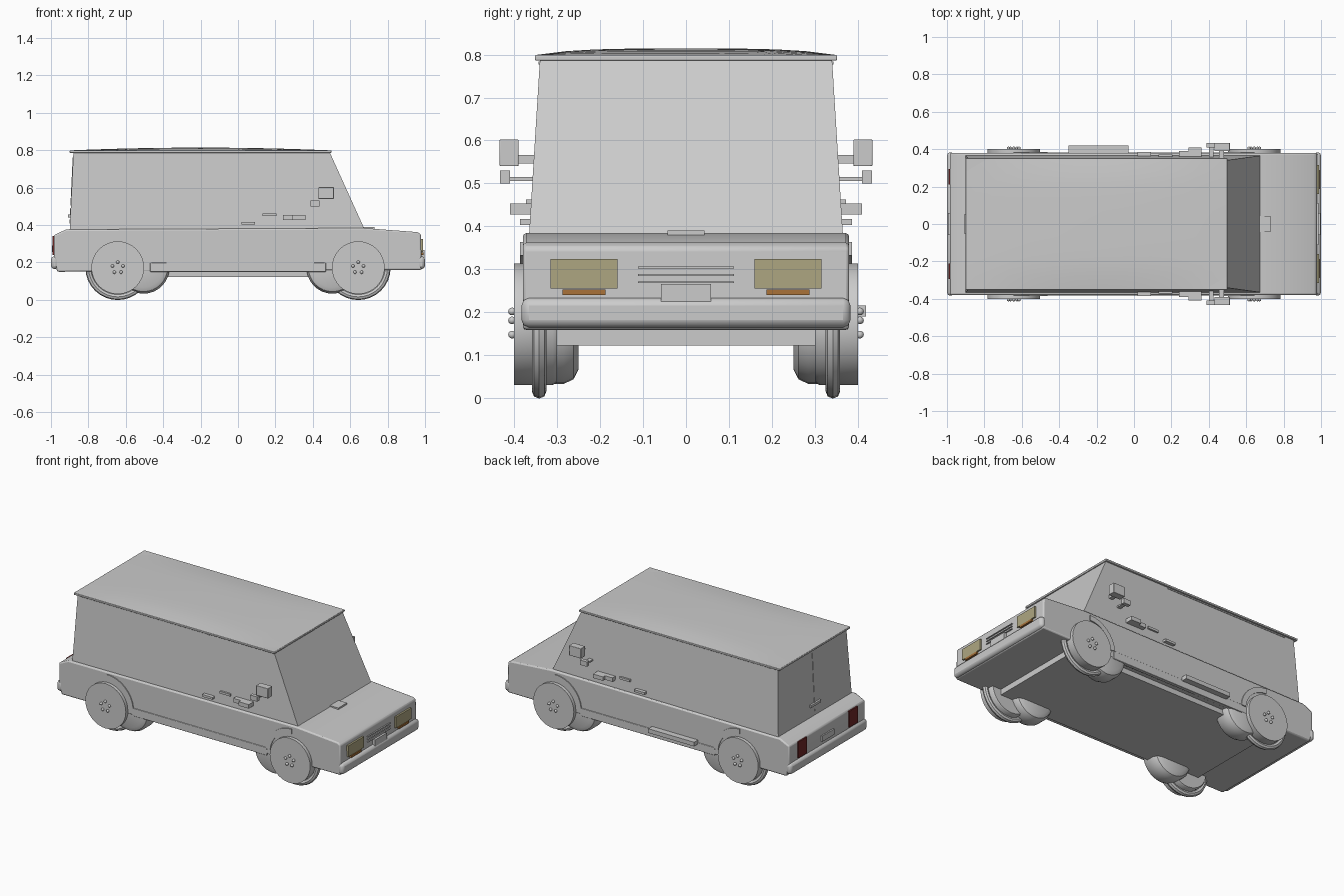
import bpy, bmesh, math
from mathutils import Vector

if "Cube" in bpy.data.objects:
    bpy.data.objects.remove(bpy.data.objects["Cube"])


def mat(name, col):
    m = bpy.data.materials.new(name)
    m.diffuse_color = (*col, 1)
    m.use_nodes = True
    m.node_tree.nodes["Principled BSDF"].inputs["Base Color"].default_value = m.diffuse_color
    return m


YELLOW = mat("lamp_glass", (0.42, 0.38, 0.22))
ORANGE = mat("indicator_glass", (0.4, 0.17, 0.04))
RED = mat("tail_glass", (0.16, 0.02, 0.02))


def finish(name, bm, material=None, bevel=0, segs=2, smooth=True):
    bmesh.ops.recalc_face_normals(bm, faces=bm.faces[:])
    me = bpy.data.meshes.new(name)
    bm.to_mesh(me)
    bm.free()
    ob = bpy.data.objects.new(name, me)
    bpy.context.collection.objects.link(ob)
    if material:
        me.materials.append(material)
    if bevel:
        b = ob.modifiers.new("bevel", 'BEVEL')
        b.width, b.segments, b.limit_method = bevel, segs, 'ANGLE'
    if smooth:
        bpy.context.view_layer.objects.active = ob
        ob.select_set(True)
        bpy.ops.object.shade_smooth_by_angle(angle=math.radians(35))
        ob.select_set(False)
    return ob


def box(name, x, y, z, material=None, bevel=0):
    bm = bmesh.new()
    bmesh.ops.create_cube(bm, size=1)
    for v in bm.verts:
        v.co = Vector((r[0] + (r[1] - r[0]) * (c + 0.5) for r, c in zip((x, y, z), v.co)))
    return finish(name, bm, material, bevel)


def prism(name, profile, y0, y1, bevel=0, top_y=None):
    """Extrude an xz outline across y; top_y narrows the highest points."""
    bm = bmesh.new()
    zmax = max(p[1] for p in profile)
    rings = []
    for s in (y0, y1):
        k = [(top_y / abs(s)) if top_y and z > zmax - 0.02 else 1 for _, z in profile]
        rings.append([bm.verts.new((x, s * f, z)) for (x, z), f in zip(profile, k)])
    n = len(profile)
    for r in rings:
        bm.faces.new(r)
    for i in range(n):
        j = (i + 1) % n
        bm.faces.new((rings[0][i], rings[0][j], rings[1][j], rings[1][i]))
    return finish(name, bm, None, bevel)


def lathe(name, cx, cz, profile, segs=32):
    """Spin a (radius, y) outline around the y axis."""
    bm = bmesh.new()
    rings = []
    for i in range(segs):
        a = 2 * math.pi * i / segs
        rings.append([bm.verts.new((cx + r * math.cos(a), y, cz + r * math.sin(a))) for r, y in profile])
    for i in range(segs):
        p, q = rings[i], rings[(i + 1) % segs]
        for k in range(len(profile) - 1):
            bm.faces.new((p[k], p[k + 1], q[k + 1], q[k]))
    bmesh.ops.remove_doubles(bm, verts=bm.verts[:], dist=1e-5)
    return finish(name, bm)


# Lower body, floor and cabin
prism("lower_body", [(-0.965, 0.15), (-0.985, 0.2), (-0.985, 0.345), (-0.92, 0.376), (0.67, 0.384),
                     (0.96, 0.362), (0.978, 0.35), (0.982, 0.16)], -0.38, 0.38, 0.008)
box("floor_pan", (-0.72, 0.72), (-0.33, 0.33), (0.123, 0.16))
prism("cabin", [(-0.9, 0.37), (0.68, 0.37), (0.49, 0.79), (-0.88, 0.79)], -0.366, 0.366, 0, 0.34)

# Roof lip and gently crowned skin
box("roof_lip", (-0.9, 0.5), (-0.352, 0.352), (0.786, 0.799), None, 0.003)
bm = bmesh.new()
bmesh.ops.create_grid(bm, x_segments=12, y_segments=10, size=1)
for v in bm.verts:
    u, w = v.co.x, v.co.y
    v.co = Vector((-0.2 + 0.698 * u, 0.35 * w, 0.799 + 0.015 * (1 - u * u) * (1 - w ** 4)))
finish("roof_skin", bm)

# Bumpers
for s, name in ((1, "front_bumper"), (-1, "rear_bumper")):
    box(name, sorted((s * 0.96, s * 1.0)), (-0.383, 0.383), (0.165, 0.233), None, 0.017)

# Nose: plate, slats, lamps, hood vent
box("front_plate", (0.97, 0.998), (-0.058, 0.058), (0.225, 0.266))
for z in (0.27, 0.287, 0.304):
    box("grille_slat", (0.975, 0.987), (-0.112, 0.112), (z - 0.002, z + 0.002))
for s in (-1, 1):
    box("headlight", (0.97, 0.99), sorted((s * 0.16, s * 0.315)), (0.255, 0.324), YELLOW)
    box("indicator", (0.97, 0.993), sorted((s * 0.188, s * 0.288)), (0.24, 0.253), ORANGE)
    box("tail_light", (-0.992, -0.97), sorted((s * 0.21, s * 0.295)), (0.24, 0.342), RED)
box("hood_vent", (0.67, 0.73), (-0.043, 0.043), (0.37, 0.39))

# Tail: plate, door seam and handle
box("rear_plate", (-0.994, -0.97), (-0.06, 0.06), (0.255, 0.29))
box("rear_handle", (-0.908, -0.88), (-0.05, 0.05), (0.44, 0.455))
prism("rear_door_seam", [(-0.9, 0.4), (-0.901, 0.4), (-0.884, 0.76), (-0.88, 0.76)], -0.003, 0.003)

# Side step on the left side only
box("side_step", (-0.35, -0.03), (0.37, 0.419), (0.19, 0.216))

# Fittings repeated on both sides
for s in (-1, 1):
    def side(name, x, y0, y1, z, bevel=0):
        box(name, x, sorted((s * y0, s * y1)), z, None, bevel)
    side("mirror", (0.43, 0.512), 0.39, 0.434, (0.54, 0.602), 0.002)
    side("mirror_arm", (0.455, 0.48), 0.34, 0.392, (0.546, 0.566))
    side("small_mirror", (0.388, 0.437), 0.41, 0.433, (0.5, 0.53))
    side("small_mirror_arm", (0.4, 0.425), 0.35, 0.412, (0.506, 0.515))
    side("door_grip", (0.24, 0.292), 0.35, 0.39, (0.428, 0.453))
    side("door_pod", (0.292, 0.362), 0.35, 0.41, (0.428, 0.453))
    side("front_door_handle", (0.132, 0.205), 0.35, 0.372, (0.448, 0.462))
    side("rear_door_handle", (0.02, 0.092), 0.35, 0.386, (0.403, 0.417))
    side("roof_gutter", (-0.82, 0.04), 0.335, 0.344, (0.777, 0.784))
    side("sill", (-0.47, 0.47), 0.36, 0.383, (0.15, 0.2), 0.003)

    # Wheels: disc, thick tyre set inward, outer ring and bolts
    for e in (-1, 1):
        cx, cz = e * 0.643, 0.172
        lathe("wheel_disc", cx, cz, [(0, s * 0.3), (0.135, s * 0.3), (0.141, s * 0.31),
                                     (0.141, s * 0.401), (0, s * 0.401)])
        lathe("tyre", e * 0.505, cz, [(0, s * 0.25), (0.105, s * 0.25), (0.128, s * 0.262), (0.139, s * 0.285),
                                      (0.139, s * 0.345), (0.128, s * 0.368), (0.105, s * 0.378), (0, s * 0.378)])
        ring = [(0.156 + 0.017 * math.cos(k * math.pi / 4), s * (0.342 + 0.017 * math.sin(k * math.pi / 4)))
                for k in range(9)]
        lathe("tyre_ring", cx, cz, ring)
        for k in range(5):
            a = math.pi / 2 + k * 2 * math.pi / 5
            bm = bmesh.new()
            bmesh.ops.create_uvsphere(bm, u_segments=10, v_segments=6, radius=0.009)
            bmesh.ops.translate(bm, verts=bm.verts[:],
                                vec=(cx + 0.03 * math.cos(a), s * 0.405, cz + 0.03 * math.sin(a)))
            finish("wheel_bolt", bm)

        # Short arch lip above the inner half of each wheel
        bm = bmesh.new()
        rows = []
        for k in range(9):
            a = math.radians(5 + 85 * k / 8)
            c, d = -e * math.cos(a), math.sin(a)
            rows.append([bm.verts.new((cx + r * c, s * y, cz + 0.01 + r * d))
                         for r, y in ((0.15, 0.37), (0.15, 0.386), (0.182, 0.386), (0.182, 0.37))])
        for p, q in zip(rows, rows[1:]):
            for i in range(4):
                bm.faces.new((p[i], p[(i + 1) % 4], q[(i + 1) % 4], q[i]))
        bm.faces.new(rows[0])
        bm.faces.new(rows[-1])
        finish("arch_lip", bm)
